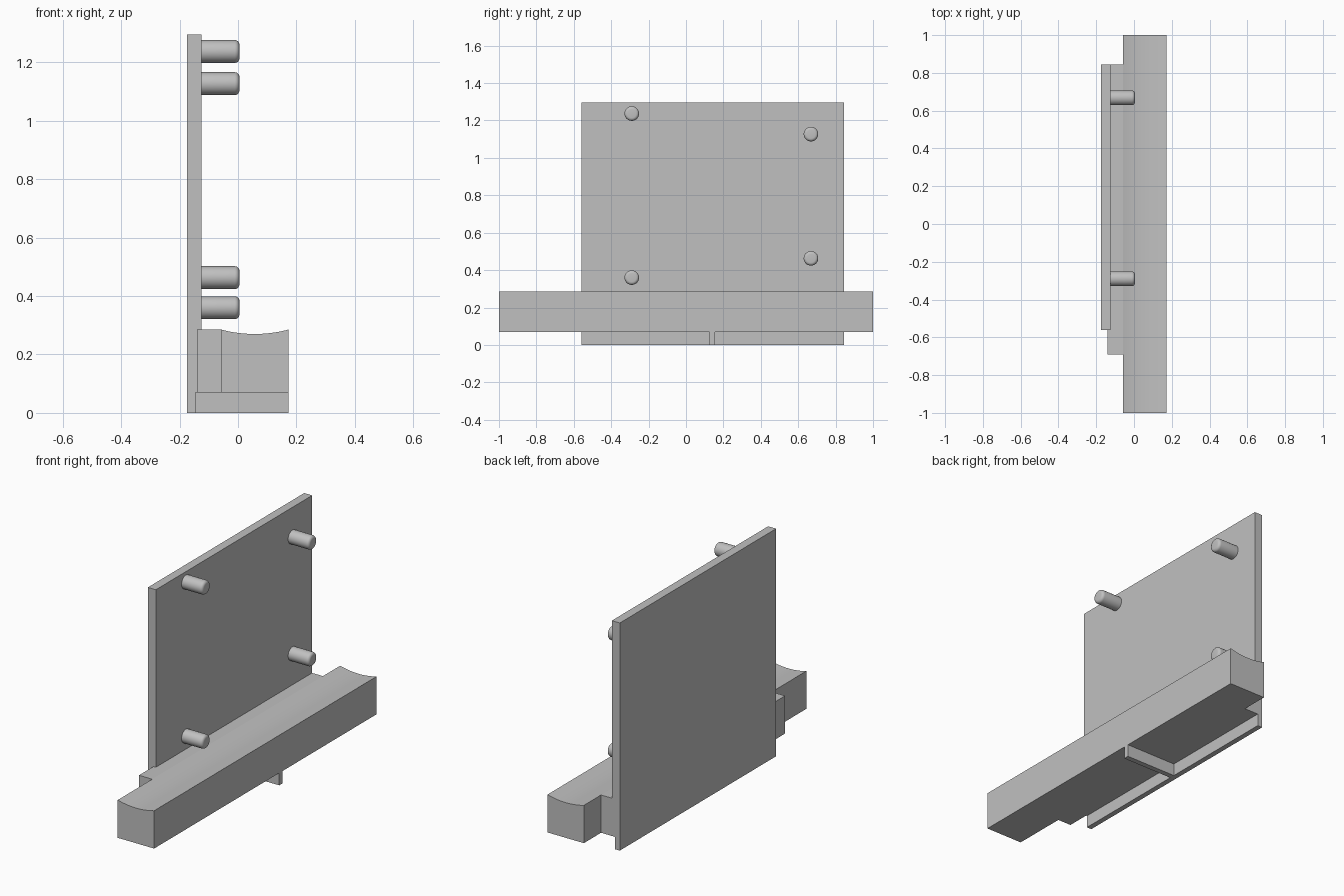
import bpy, bmesh, math
from mathutils import Matrix

cube = bpy.data.objects.get("Cube")
if cube:
    bpy.data.objects.remove(cube, do_unlink=True)

grey = bpy.data.materials.new("plain_grey")
grey.use_nodes = True
colour = (0.53, 0.53, 0.53, 1)
grey.diffuse_color = colour
grey.node_tree.nodes["Principled BSDF"].inputs["Base Color"].default_value = colour


def finish(name, bm):
    bmesh.ops.recalc_face_normals(bm, faces=bm.faces)
    mesh = bpy.data.meshes.new(name)
    bm.to_mesh(mesh)
    bm.free()
    mesh.materials.append(grey)
    obj = bpy.data.objects.new(name, mesh)
    bpy.context.collection.objects.link(obj)
    return obj


def smooth(obj):
    bpy.ops.object.select_all(action="DESELECT")
    obj.select_set(True)
    bpy.context.view_layer.objects.active = obj
    bpy.ops.object.shade_smooth_by_angle(angle=math.radians(35))


def extrude_profile(name, profile, y0, y1):
    """Sweep an x-z outline along y."""
    bm = bmesh.new()
    face = bm.faces.new([bm.verts.new((x, y0, z)) for x, z in profile])
    new = bmesh.ops.extrude_face_region(bm, geom=[face])["geom"]
    verts = [v for v in new if isinstance(v, bmesh.types.BMVert)]
    bmesh.ops.translate(bm, verts=verts, vec=(0, y1 - y0, 0))
    return finish(name, bm)


def box_profile(x0, x1, z0, z1):
    return [(x0, z0), (x1, z0), (x1, z1), (x0, z1)]


BACK, SHELF, TOP = -0.175, 0.07, 0.285
LIP, PLATE, INNER, OUTER = -0.145, -0.125, -0.057, 0.172

# Upright plate, stepped to a thin lip at its lower edge
extrude_profile("back_plate", [(BACK, 0), (LIP, 0), (LIP, SHELF), (PLATE, SHELF),
                               (PLATE, 1.295), (BACK, 1.295)], -0.56, 0.845)

# Long bar with a shallow hollow along its top
mid, half, sag, steps = (INNER + OUTER) / 2, (OUTER - INNER) / 2, 0.015, 20
radius = (half ** 2 + sag ** 2) / (2 * sag)
sweep = math.asin(half / radius)
hollow = []
for i in range(steps + 1):
    a = sweep * (1 - 2 * i / steps)
    hollow.append((mid + radius * math.sin(a),
                   TOP - sag + radius * (1 - math.cos(a))))
bar = extrude_profile("front_bar", [(INNER, SHELF), (OUTER, SHELF)] + hollow, -1, 1)
smooth(bar)

# Block joining the bar to the plate, and the thin rib under both
extrude_profile("joining_block", box_profile(-0.14, INNER, SHELF, TOP), -0.69, 0.845)
extrude_profile("bottom_rib", box_profile(LIP, OUTER, 0, SHELF), 0.125, 0.155)

# Round pegs with softened tips
for label, y, z in (("upper_front", -0.29, 1.237), ("upper_back", 0.668, 1.127),
                    ("lower_front", -0.29, 0.36), ("lower_back", 0.668, 0.463)):
    length = 0.13
    bm = bmesh.new()
    bmesh.ops.create_cone(bm, cap_ends=True, segments=32, radius1=0.039, radius2=0.039,
                          depth=length,
                          matrix=Matrix.Translation((PLATE + length / 2, y, z))
                          @ Matrix.Rotation(math.pi / 2, 4, "Y"))
    rim = [e for e in bm.edges if all(v.co.x > 0 for v in e.verts)]
    bmesh.ops.bevel(bm, geom=rim, offset=0.016, segments=5, profile=0.5, affect="EDGES")
    smooth(finish(label + "_peg", bm))
